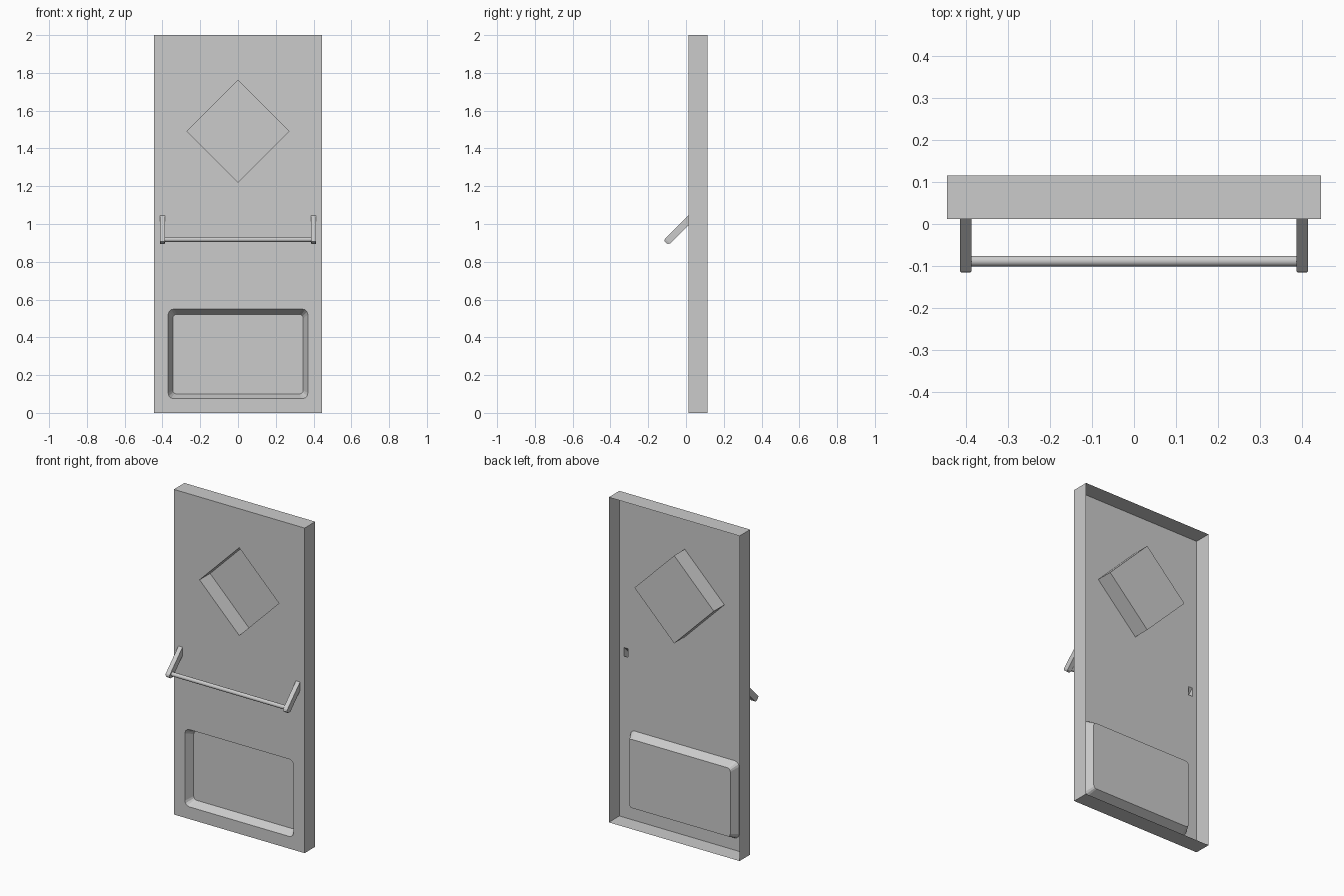
import bpy, bmesh, math
from mathutils import Vector

cube = bpy.data.objects.get("Cube")
if cube:
    bpy.data.objects.remove(cube, do_unlink=True)

grey = bpy.data.materials.new("plain_grey")
grey.use_nodes = True
COLOUR = (0.6, 0.6, 0.6, 1)
grey.diffuse_color = COLOUR
grey.node_tree.nodes["Principled BSDF"].inputs["Base Color"].default_value = COLOUR

HALF_W, HEIGHT = 0.445, 2.0
FRONT, BACK = 0.012, 0.115
ARM_X = 0.4


def ring(bm, points):
    return [bm.verts.new(p) for p in points]


def bridge(bm, a, b):
    for i in range(len(a)):
        j = (i + 1) % len(a)
        bm.faces.new((a[i], a[j], b[j], b[i]))


def rounded_rect(hw, z0, z1, r, y, steps=3):
    """Closed outline in the xz plane with rounded corners."""
    pts = []
    corners = [(hw - r, z1 - r), (r - hw, z1 - r), (r - hw, z0 + r), (hw - r, z0 + r)]
    for k, (cx, cz) in enumerate(corners):
        for s in range(steps + 1):
            a = math.pi / 2 * (k + s / steps)
            pts.append((cx + r * math.cos(a), y, cz + r * math.sin(a)))
    return pts


def diamond(y, r=0.27, z=1.49):
    return [(r, y, z), (0, y, z + r), (-r, y, z), (0, y, z - r)]


def arm_section(side, half, top, bottom):
    """Rectangle across an arm; top and bottom are (y, z)."""
    x = side * ARM_X
    return [(x - half, *top), (x + half, *top), (x + half, *bottom), (x - half, *bottom)]


def finish(name, bm):
    mesh = bpy.data.meshes.new(name)
    bm.to_mesh(mesh)
    bm.free()
    mesh.materials.append(grey)
    obj = bpy.data.objects.new(name, mesh)
    bpy.context.collection.objects.link(obj)
    return obj


bm = bmesh.new()

# Door skin rim, open at the back
def outline(y):
    return [(-HALF_W, y, 0), (HALF_W, y, 0), (HALF_W, y, HEIGHT), (-HALF_W, y, HEIGHT)]

edge = ring(bm, outline(FRONT))
bridge(bm, edge, ring(bm, outline(BACK)))
sheet_loops = [edge]

# Diamond window recess
window = ring(bm, diamond(FRONT))
pane = ring(bm, diamond(BACK))
bridge(bm, window, pane)
bm.faces.new(pane)
sheet_loops.append(window)

# Lower panel recess with sloping sides
mouth = ring(bm, rounded_rect(0.37, 0.075, 0.55, 0.03, FRONT))
floor = ring(bm, rounded_rect(0.345, 0.10, 0.522, 0.02, FRONT + 0.05))
bridge(bm, mouth, floor)
bm.faces.new(floor)
sheet_loops.append(mouth)

# Hollow handle arms growing out of the sheet
for side in (-1, 1):
    root = ring(bm, arm_section(side, 0.014, (FRONT, 1.045), (FRONT, 0.992)))
    neck = ring(bm, arm_section(side, 0.014, (-0.112, 0.921), (-0.082, 0.898)))
    tip = ring(bm, arm_section(side, 0.011, (-0.115, 0.908), (-0.097, 0.894)))
    bridge(bm, root, neck)
    bridge(bm, neck, tip)
    bm.faces.new(tip)
    sheet_loops.append(root)

# Front sheet filled around every opening
loop_edges = []
for loop in sheet_loops:
    for i, v in enumerate(loop):
        loop_edges.append(bm.edges.get((v, loop[(i + 1) % len(loop)])))
filled = bmesh.ops.triangle_fill(bm, use_beauty=True, edges=loop_edges, normal=Vector((0, -1, 0)))
sheet = [f for f in filled["geom"] if isinstance(f, bmesh.types.BMFace)]
bmesh.ops.recalc_face_normals(bm, faces=bm.faces)
if sheet[0].normal.y > 0:
    bmesh.ops.reverse_faces(bm, faces=bm.faces)
bmesh.ops.dissolve_limit(bm, angle_limit=0.01, verts=[], edges=list({e for f in sheet for e in f.edges}))
finish("door_panel", bm)

# Push bar between the arms
bpy.ops.mesh.primitive_cylinder_add(vertices=24, radius=0.0125, depth=2 * (ARM_X - 0.014),
                                    location=(0, -0.088, 0.918), rotation=(0, math.pi / 2, 0))
bar = bpy.context.object
bar.name = "push_bar"
bar.data.materials.append(grey)
bpy.ops.object.shade_smooth_by_angle(angle=math.radians(40))
